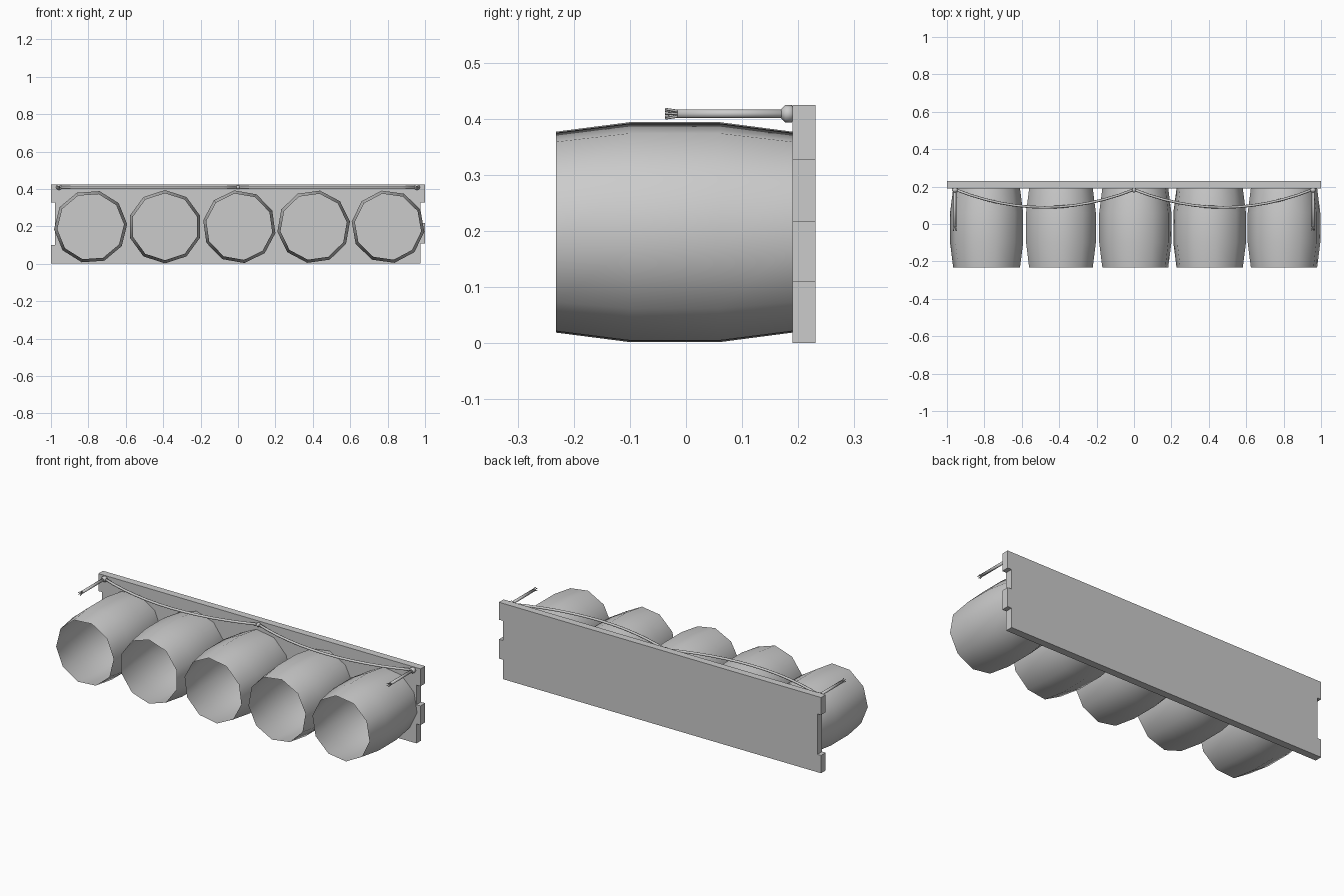
import bpy, bmesh, math
from mathutils import Vector

cube = bpy.data.objects.get("Cube")
if cube:
    bpy.data.objects.remove(cube, do_unlink=True)

grey = bpy.data.materials.new("plain grey")
grey.use_nodes = True
GREY = (0.6, 0.6, 0.6, 1)
grey.diffuse_color = GREY
grey.node_tree.nodes["Principled BSDF"].inputs["Base Color"].default_value = GREY


def finish(bm, name, smooth=False):
    bmesh.ops.recalc_face_normals(bm, faces=bm.faces)
    mesh = bpy.data.meshes.new(name)
    bm.to_mesh(mesh)
    bm.free()
    mesh.materials.append(grey)
    for p in mesh.polygons:
        p.use_smooth = smooth
    obj = bpy.data.objects.new(name, mesh)
    bpy.context.collection.objects.link(obj)
    return obj


def tube(name, path, radii, sides=8, turn=0.0, caps=True):
    """Sweep a ring of vertices along a path, with one radius per point."""
    bm = bmesh.new()
    path = [Vector(p) for p in path]
    rings = []
    for i, (p, r) in enumerate(zip(path, radii)):
        along = (path[min(i + 1, len(path) - 1)] - path[max(i - 1, 0)]).normalized()
        side = along.cross(Vector((0, 0, 1))).normalized()
        up = side.cross(along)
        rings.append([bm.verts.new(p + r * (math.cos(a) * side + math.sin(a) * up))
                      for a in (turn + math.tau * k / sides for k in range(sides))])
    for a, b in zip(rings, rings[1:]):
        for k in range(sides):
            j = (k + 1) % sides
            bm.faces.new((a[k], a[j], b[j], b[k]))
    if caps:
        bm.faces.new(rings[0])
        bm.faces.new(rings[-1])
    return finish(bm, name, True)


# Back board with finger-joint notches at both ends
outline = [(-1, 0), (0.975, 0), (0.975, 0.109), (1, 0.109), (1, 0.217), (0.975, 0.217),
           (0.975, 0.327), (1, 0.327), (1, 0.425), (-1, 0.425), (-1, 0.327),
           (-0.978, 0.327), (-0.978, 0.1), (-1, 0.1)]
bm = bmesh.new()
face = bm.faces.new([bm.verts.new((x, 0.19, z)) for x, z in outline])
extruded = bmesh.ops.extrude_face_region(bm, geom=[face])["geom"]
bmesh.ops.translate(bm, vec=(0, 0.041, 0),
                    verts=[v for v in extruded if isinstance(v, bmesh.types.BMVert)])
finish(bm, "back_board")

# Five open ten-sided barrels, each turned a little differently
turns = [4, 18, 26, 8, 28]
for i, turn in enumerate(turns):
    x = -0.788 + 0.3975 * i
    tube(f"barrel_{i + 1}", [(x, y, 0.198) for y in (-0.232, -0.1, 0.06, 0.19)],
         (0.179, 0.196, 0.196, 0.179), 10, math.radians(turn), caps=False)

ROPE_Z = 0.409
for name, s in (("left", 1), ("right", -1)):
    # Sagging rope swag
    swag = []
    for k in range(13):
        t = k / 12
        swag.append((s * 0.955 * t, 0.184 - 0.095 * 4 * t * (1 - t), ROPE_Z))
    tube(f"{name}_rope", swag, [0.007] * len(swag))
    # Loose tail hanging forward, with frayed strands
    x = s * 0.958
    tube(f"{name}_rope_tail", [(x, 0.185, ROPE_Z), (x, -0.015, ROPE_Z)], (0.008, 0.008))
    for k in range(5):
        a = math.tau * k / 5
        dx, dz = math.cos(a), math.sin(a)
        tube(f"{name}_frayed_strand_{k + 1}",
             [(x + 0.004 * dx, -0.01, ROPE_Z + 0.004 * dz),
              (x + 0.009 * dx, -0.037, ROPE_Z + 0.009 * dz)], (0.003, 0.002), 5)

# Knots where the rope meets the board
for name, x, r in (("left", 0.957, 0.016), ("middle", 0, 0.011), ("right", -0.957, 0.016)):
    tube(f"{name}_knot", [(x, y, ROPE_Z) for y in (0.169, 0.177, 0.188, 0.192)],
         (r * 0.5, r, r, r * 0.6))
